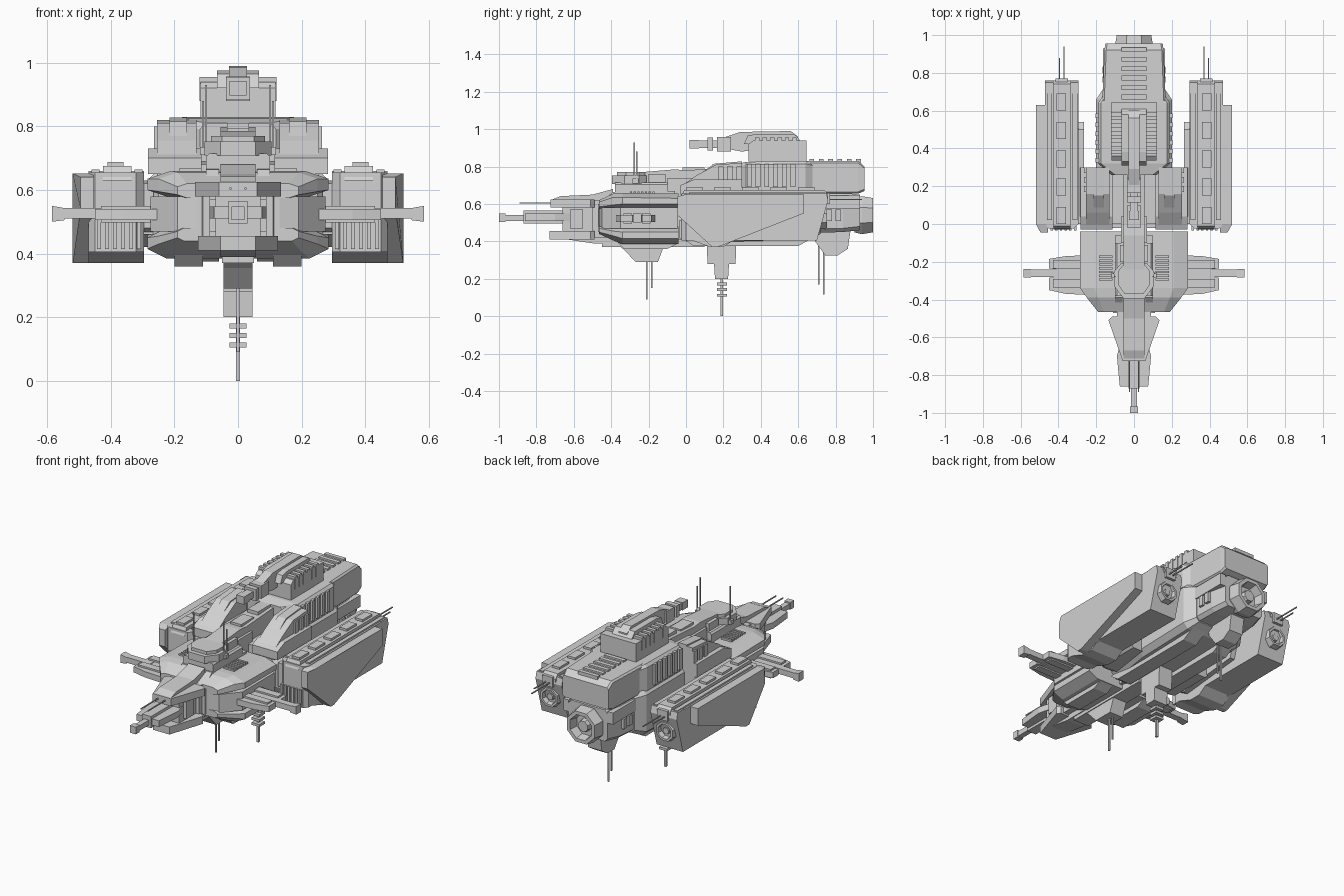
import bpy, bmesh, math

grey = bpy.data.materials.new("hull_grey")
grey.diffuse_color = (0.65, 0.65, 0.65, 1)


def finish(name, bm, mirror):
    bmesh.ops.recalc_face_normals(bm, faces=bm.faces)
    me = bpy.data.meshes.new(name)
    bm.to_mesh(me)
    bm.free()
    me.materials.append(grey)
    ob = bpy.data.objects.new(name, me)
    bpy.context.collection.objects.link(ob)
    if mirror:
        ob.modifiers.new("mirror", 'MIRROR').use_mirror_merge = False
    return ob


def bridge(bm, rings):
    rows = [[bm.verts.new(p) for p in r] for r in rings]
    n = len(rows[0])
    for a, b in zip(rows, rows[1:]):
        for i in range(n):
            bm.faces.new((a[i], a[(i + 1) % n], b[(i + 1) % n], b[i]))
    bm.faces.new(rows[0])
    bm.faces.new(rows[-1][::-1])


def boxes(name, items, mirror=False):
    """Several boxes (x0, x1, y0, y1, z0, z1) in one part."""
    bm = bmesh.new()
    for x0, x1, y0, y1, z0, z1 in items:
        bridge(bm, [[(x0, y0, z), (x1, y0, z), (x1, y1, z), (x0, y1, z)] for z in (z0, z1)])
    return finish(name, bm, mirror)


def side(name, pts, x0, x1, mirror=False):
    """Side profile (y, z) pushed across x."""
    bm = bmesh.new()
    bridge(bm, [[(x, y, z) for y, z in pts] for x in (x0, x1)])
    return finish(name, bm, mirror)


def plan(name, pts, z0, z1, mirror=False):
    """Plan outline (x, y) pushed up in z; a central part gives its right half."""
    bm = bmesh.new()
    if not mirror:
        pts = pts + [(-x, y) for x, y in reversed(pts)]
    bridge(bm, [[(x, y, z) for x, y in pts] for z in (z0, z1)])
    return finish(name, bm, mirror)


def loft(name, secs, wide=1):
    """Chamfered hull through sections (y, half width, z0, z1, chamfer)."""
    bm = bmesh.new()
    rings = []
    for y, w, a, b, c in secs:
        q = [(w - c * wide, a), (w, a + c), (w, b - c), (w - c * wide, b)]
        q += [(-x, z) for x, z in reversed(q)]
        rings.append([(x, y, z) for x, z in q])
    bridge(bm, rings)
    return finish(name, bm, False)


def ring_engine(name, cx, y0, y1, z, r, mirror=False):
    """Eight-sided nozzle with a recessed mouth and inner core."""
    bm = bmesh.new()
    d = y1 - y0
    prof = [(y0, r * .9), (y0 + d * .4, r), (y1, r * .9), (y1, r * .7),
            (y1 - d * .5, r * .6), (y1 - d * .5, r * .35), (y1 - d * .2, r * .3)]
    ang = [math.pi / 8 + i * math.pi / 4 for i in range(8)]
    bridge(bm, [[(cx + q * math.cos(t), y, z + q * math.sin(t)) for t in ang] for y, q in prof])
    return finish(name, bm, mirror)


# Front hull: upper and lower shells around a shallow waist
loft("front_upper_shell", [(-.465, .19, .575, .62, .01), (-.39, .25, .575, .655, .02),
                           (-.34, .285, .575, .66, .025), (-.04, .285, .575, .655, .025)], 3)
loft("front_lower_shell", [(-.465, .19, .44, .48, .01), (-.39, .25, .405, .48, .025),
                           (-.34, .285, .385, .48, .03), (-.04, .285, .385, .48, .03)], 2)
plan("front_core", [(.13, -.465), (.19, -.45), (.275, -.35), (.275, -.045)], .47, .58)
plan("front_core_step", [(.11, -.47), (.13, -.44), (.13, -.40)], .45, .60)
side("front_belly_strake", [(-.39, .42), (-.33, .36), (-.1, .36), (-.04, .39), (-.04, .45), (-.39, .45)], .11, .20, True)
side("front_top_strake", [(-.465, .6), (-.39, .665), (-.06, .67), (-.06, .6)], .06, .10, True)
boxes("front_vents", [(.115, .185, -.30 + i * .02, -.288 + i * .02, .65, .668) for i in range(7)], True)

# Nose
plan("nose_top_plate", [(.06, -.725), (.135, -.51), (.115, -.49)], .58, .625)
plan("nose_bottom_plate", [(.055, -.73), (.125, -.51), (.11, -.49)], .41, .455)
side("nose_keel", [(-.70, .42), (-.5, .39), (-.36, .39), (-.36, .45), (-.7, .45)], -.055, .055)
boxes("nose_core", [(-.07, .07, -.66, -.45, .45, .59), (-.09, .09, -.62, -.55, .47, .57),
                    (-.09, .09, -.50, -.42, .42, .62)])
side("nose_ridge", [(-.725, .62), (-.67, .642), (-.5, .65), (-.39, .68), (-.39, .6), (-.725, .6)], -.055, .055)
plan("nose_gun_mount", [(.075, -.86), (.085, -.76), (.09, -.70), (.07, -.62)], .51, .548)
boxes("nose_gun", [(-.03, .03, -.87, -.66, .495, .565), (-.016, .016, -.98, -.86, .51, .54),
                   (-.02, .02, -1.0, -.965, .505, .548)])
boxes("nose_prongs", [(.02, .026, -.89, -.70, .602, .608)], True)

# Side guns
plan("side_gun_pod", [(.24, -.375), (.36, -.37), (.45, -.35), (.45, -.285), (.41, -.28), (.41, -.24),
                      (.45, -.235), (.45, -.185), (.36, -.17), (.24, -.165)], .505, .54, True)
boxes("side_gun_blocks", [(.25, .43, -.335, -.29, .497, .55), (.25, .43, -.235, -.19, .497, .55)], True)
boxes("side_gun_barrel", [(.39, .56, -.28, -.24, .51, .543)], True)
tip = boxes("side_gun_tip", [(.545, .585, -.283, -.237, .50, .55)], True)
for v in tip.data.vertices:  # flared muzzle
    if v.co.x < .56:
        v.co.z = .505 if v.co.z < .52 else .543

# Bridge tower and antennas
loft("bridge_base", [(-.38, .1, .65, .715, .01), (-.1, .1, .65, .715, .01)])
plan("bridge_cap", [(.055, -.395), (.105, -.33), (.105, -.25), (.07, -.21)], .708, .752)
plan("bridge_cap_top", [(.05, -.37), (.085, -.32), (.085, -.25), (.06, -.22)], .75, .77)
side("bridge_spine", [(-.24, .66), (-.24, .77), (-.18, .775), (-.06, .785), (.0, .78), (.32, .80), (.32, .64)], -.055, .055)
boxes("spine_steps", [(-.075, .075, -.2, -.11, .66, .76), (-.07, .07, -.1, .04, .5, .74),
                      (-.035, .035, -.02, .1, .77, .795), (-.035, .035, .14, .28, .79, .81)])
boxes("bridge_antennas", [(.097, .103, -.28, -.274, .71, .93), (.107, .113, -.266, -.26, .71, .88),
                          (.09, .12, -.285, -.255, .71, .735)], True)

# Neck and middle hull
boxes("neck", [(-.07, .07, -.06, .03, .41, .66), (-.05, .05, -.45, .1, .37, .45)])
loft("middle_hull", [(0, .25, .44, .63, .03), (.04, .285, .42, .66, .03), (.30, .285, .42, .66, .03)])
loft("hull_core", [(.0, .16, .40, .68, .03), (.28, .2, .40, .69, .03), (.66, .2, .41, .69, .03), (.72, .16, .44, .67, .02)])
side("belly_strake", [(-.02, .42), (.04, .375), (.6, .375), (.68, .42)], .06, .15, True)
boxes("nacelle_struts", [(.25, .32, .02, .28, .46, .62)], True)

# Shoulder pods with sloped fronts
side("shoulder_pod", [(-.02, .64), (-.02, .70), (.06, .755), (.16, .81), (.30, .82), (.30, .64)], .13, .255, True)
side("shoulder_pod_rim", [(-.03, .65), (-.03, .70), (.04, .73), (.30, .73), (.30, .65)], .115, .283, True)
side("shoulder_ridge", [(-.01, .70), (.15, .815), (.30, .828), (.30, .7)], .16, .215, True)
boxes("shoulder_ribs", [(.25, .264, y, y + .03, .72, .80) for y in (.17, .22, .27)], True)

# Upper hull and rear block
loft("upper_hull", [(.26, .12, .66, .81, .02), (.32, .19, .66, .825, .015), (.64, .19, .66, .83, .015), (.68, .165, .66, .82, .015)])
boxes("upper_hull_ribs", [(.18, .203, .325 + i * .047, .35 + i * .047, .69, .815) for i in range(6)], True)
loft("rear_block", [(.64, .168, .655, .83, .01), (.92, .157, .655, .83, .01), (.955, .152, .67, .80, .01)])
boxes("rear_deck_slats", [(-.065, .065, .66 + i * .05, .685 + i * .05, .82, .84) for i in range(6)])
loft("rear_lower_hull", [(.66, .16, .445, .66, .02), (.84, .15, .45, .66, .02), (.93, .13, .46, .65, .02)])
boxes("rear_side_plates", [(.13, .165, .70, .93, .575, .645), (.14, .168, .75, .78, .51, .57),
                           (.14, .168, .80, .83, .51, .57)], True)
ring_engine("main_engine", 0, .90, 1.0, .54, .11)

# Top turret: boxy body, narrow gun root and barrel
side("turret_base", [(.335, .92), (.335, .828), (.645, .828), (.645, .94), (.36, .94)], -.118, .118)
side("turret_housing", [(.31, .92), (.33, .965), (.38, .975), (.58, .975), (.61, .94)], -.066, .066)
side("turret_ridge", [(.19, .90), (.2, .955), (.29, .985), (.56, .99), (.6, .96), (.6, .93), (.3, .88)], -.028, .028)
boxes("turret_ribs", [(.06, .121, .37 + i * .04, .392 + i * .04, .88, .955) for i in range(6)], True)
boxes("turret_gun", [(-.022, .022, .03, .3, .90, .94), (-.038, .038, .115, .145, .885, .955),
                     (-.038, .038, .165, .24, .88, .957), (-.026, .026, .02, .07, .897, .943)])

# Side nacelles
plan("nacelle_body", [(.295, .0), (.32, -.025), (.45, -.025), (.47, .0), (.47, .70), (.295, .70)], .405, .655, True)
side("nacelle_tail", [(.69, .405), (.70, .405), (.76, .62), (.75, .66), (.69, .66)], .295, .47, True)
outer = side("nacelle_outer_plate", [(-.045, .54), (-.045, .64), (.0, .652), (.63, .652), (.63, .55), (.17, .37), (.14, .37)], .455, .52, True)
for v in outer.data.vertices:  # front corner swept in
    if v.co.x > .5 and v.co.y < -.03:
        v.co.x = .495
side("nacelle_inner_plate", [(.0, .48), (.0, .62), (.50, .63), (.54, .60), (.5, .46), (.1, .42)], .265, .30, True)
side("nacelle_chin", [(.02, .41), (.13, .37), (.20, .37), (.26, .41)], .295, .47, True)
boxes("nacelle_front_ribs", [(.305 + i * .025, .318 + i * .025, -.035, .05, .415, .515) for i in range(6)], True)
side("nacelle_top_rail", [(-.03, .63), (-.01, .675), (.74, .675), (.76, .65), (.76, .63)], .335, .425, True)
boxes("nacelle_top_blocks", [(.36, .41, y, y + .09, .66, .688) for y in (.0, .15, .3, .45, .6)], True)
boxes("nacelle_edge_rails", [(.30, .325, .02, .74, .65, .665), (.435, .46, .02, .74, .65, .665)], True)
boxes("nacelle_antennas", [(.367, .373, .74, .94, .62, .626), (.392, .398, .74, .88, .62, .626),
                           (.35, .415, .73, .77, .60, .66)], True)
ring_engine("nacelle_engine", .385, .70, .755, .525, .065, True)

# Belly fins and masts
side("front_fin", [(-.39, .40), (-.33, .355), (-.27, .29), (-.15, .29), (-.12, .37), (-.12, .42), (-.39, .42)], -.045, .045)
boxes("front_masts", [(-.004, .004, -.214, -.206, .09, .30), (-.004, .004, -.186, -.178, .15, .30)])
side("middle_fin", [(.11, .42), (.115, .28), (.15, .28), (.155, .20), (.225, .20), (.23, .28), (.265, .28), (.27, .42)], -.045, .045)
boxes("middle_mast", [(-.007, .007, .185, .199, 0, .21)] +
      [(-.026, .026, .166, .218, z, z + .015) for z in (.105, .135, .165)])
side("rear_fin", [(.68, .46), (.69, .40), (.745, .325), (.81, .325), (.865, .36), (.88, .46)], -.045, .045)
boxes("rear_masts", [(-.004, .004, .706, .714, .17, .40), (-.004, .004, .732, .74, .115, .36)])
